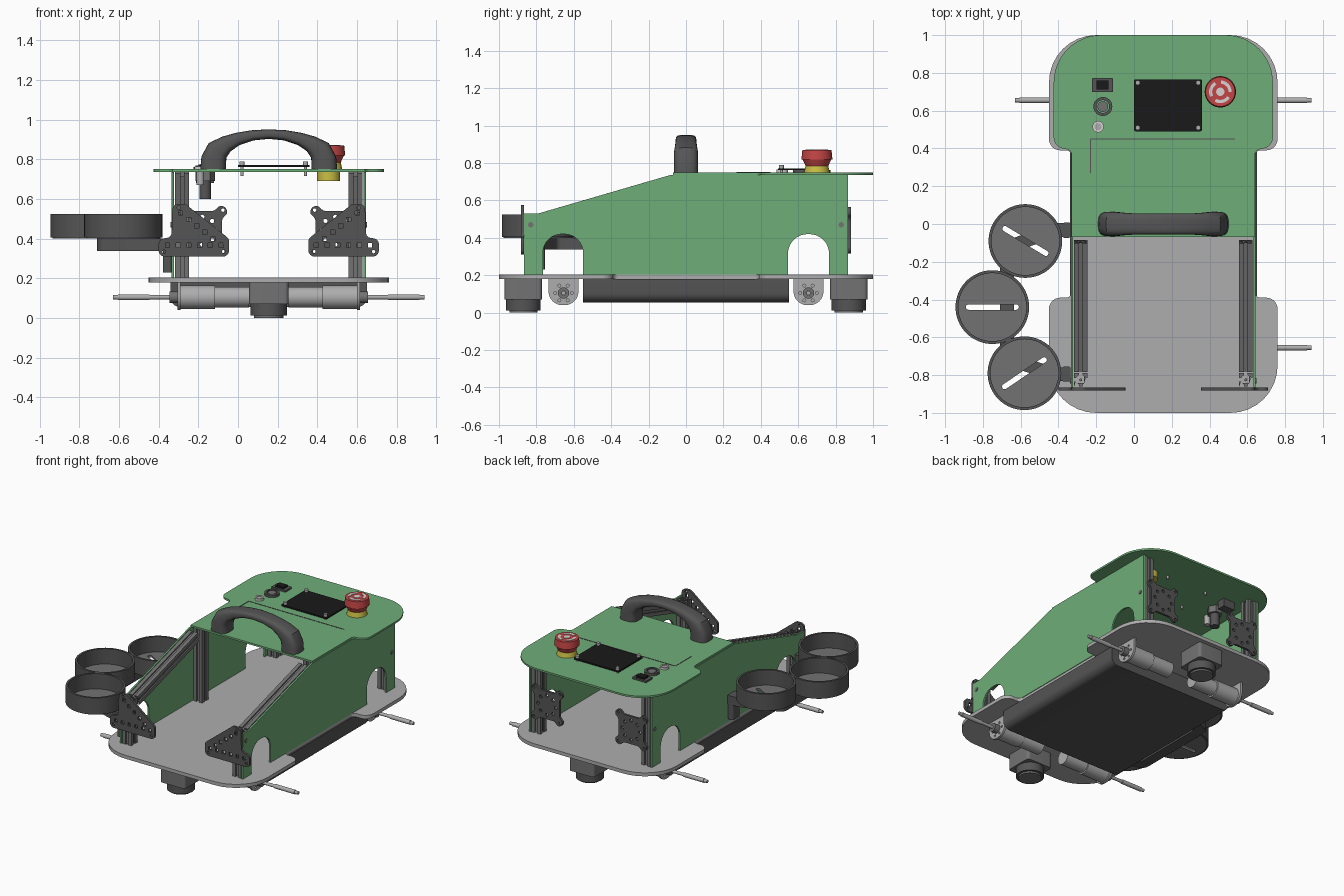
import bpy, bmesh, math
from mathutils import Vector, Matrix

if "Cube" in bpy.data.objects:
    bpy.data.objects.remove(bpy.data.objects["Cube"])

CX = 0.155  # centre line of the chassis
XY = ((1, 0, 0), (0, 1, 0), (0, 0, 1))
YZ = ((0, 1, 0), (0, 0, 1), (1, 0, 0))
XZ = ((1, 0, 0), (0, 0, 1), (0, 1, 0))
SIDES = ((-1, "left"), (1, "right"))
ENDS = ((-1, "front"), (1, "back"))
COLORS = dict(green=(0.16, 0.42, 0.19), dark=(0.09, 0.09, 0.09), mid=(0.17, 0.17, 0.17),
              black=(0.01, 0.01, 0.01), red=(0.55, 0.06, 0.06), yellow=(0.6, 0.52, 0.06),
              light=(0.42, 0.42, 0.42), pale=(0.7, 0.65, 0.65))
mats = {}


def finish(name, bm, color):
    bmesh.ops.remove_doubles(bm, verts=bm.verts[:], dist=1e-5)
    bmesh.ops.recalc_face_normals(bm, faces=bm.faces[:])
    me = bpy.data.meshes.new(name)
    bm.to_mesh(me)
    bm.free()
    if color not in mats:
        mats[color] = bpy.data.materials.new(color)
        mats[color].diffuse_color = (*COLORS[color], 1)
    me.materials.append(mats[color])
    ob = bpy.data.objects.new(name, me)
    bpy.context.collection.objects.link(ob)
    return ob


def prism(name, loops, w0, w1, axes=XY, loc=(0, 0, 0), color="dark", taper=1):
    """Extrude a 2D outline (later loops are holes) from w0 to w1 along axes[2]."""
    cu = bpy.data.curves.new("tmp", 'CURVE')
    cu.dimensions, cu.fill_mode, cu.extrude = '2D', 'BOTH', (w1 - w0) / 2
    for loop in loops:
        sp = cu.splines.new('POLY')
        sp.points.add(len(loop) - 1)
        for p, q in zip(sp.points, loop):
            p.co = (q[0], q[1], 0, 1)
        sp.use_cyclic_u = True
    tmp = bpy.data.objects.new("tmp", cu)
    bpy.context.collection.objects.link(tmp)
    me = bpy.data.meshes.new_from_object(tmp.evaluated_get(bpy.context.evaluated_depsgraph_get()))
    bm = bmesh.new()
    bm.from_mesh(me)
    u, v, w = (Vector(a) for a in axes)
    for vert in bm.verts:
        c = vert.co.copy()
        k = taper if c.z > 0 else 1
        vert.co = Vector(loc) + u * c.x * k + v * c.y * k + w * (c.z + (w0 + w1) / 2)
    bpy.data.objects.remove(tmp)
    bpy.data.curves.remove(cu)
    bpy.data.meshes.remove(me)
    return finish(name, bm, color)


def fillet(pts, n=8):
    """Round each (x, y, r) corner."""
    out = []
    for i, (x, y, r) in enumerate(pts):
        p = Vector((x, y))
        if r == 0:
            out.append(p)
            continue
        a = (Vector(pts[i - 1][:2]) - p).normalized()
        b = (Vector(pts[(i + 1) % len(pts)][:2]) - p).normalized()
        half = a.angle(b) / 2
        c = p + (a + b).normalized() * r / math.sin(half)
        t = r / math.tan(half)
        s, e = (p + a * t - c).normalized(), (p + b * t - c).normalized()
        out += [c + s.slerp(e, k / n) * r for k in range(n + 1)]
    return out


def circle(r, x=0, y=0, n=40):
    return [(x + r * math.cos(2 * math.pi * i / n), y + r * math.sin(2 * math.pi * i / n)) for i in range(n)]


def rect(hx, hy, r=0, x=0, y=0):
    return fillet([(x - hx, y - hy, r), (x + hx, y - hy, r), (x + hx, y + hy, r), (x - hx, y + hy, r)])


def spin4(pts):
    q = []
    for k in range(4):
        for x, y, r in pts:
            q.append((x, y, r))
        pts = [(y, -x, r) for x, y, r in pts]
    return q


# Base plate and top plate, both waisted
half = [(0.605, -1, .25), (0.605, -.39, .06), (.485, -.39, .03), (.485, .39, .03), (.605, .39, .06), (.605, 1, .25)]
prism("base_plate", [fillet(half + [(-x, y, r) for x, y, r in half[::-1]])], .18, .205, loc=(CX, 0, 0), color="light")
half = [(.485, -.07, 0), (.485, .39, .03), (.58, .41, .06), (.58, 1, .25)]
prism("top_plate", [fillet(half + [(-x, y, r) for x, y, r in half[::-1]], 12)], .737, .75, loc=(CX, 0, 0), color="green")
prism("seam_long", [rect(.383, .003)], .75, .752, loc=(.152, .45, 0))
prism("seam_short", [rect(.003, .09)], .75, .752, loc=(-.23, .36, 0))

# Side panels, slotted posts, sloped rails, corner brackets
panel = fillet([(-.865, .205, 0), (-.865, .53, 0), (-.79, .53, 0), (-.08, .737, 0), (.865, .737, 0), (.865, .205, 0),
                (.765, .205, 0), (.765, .42, .105), (.545, .42, .105), (.545, .205, 0),
                (-.55, .205, 0), (-.55, .42, .1), (-.765, .42, .1), (-.765, .205, 0)])
slot = [(p[0], p[1]) for p in spin4([(-.035, .035, 0), (-.009, .035, 0), (-.009, .026, 0), (-.018, .018, 0),
                                     (.018, .018, 0), (.009, .026, 0), (.009, .035, 0)])]
bore = circle(.008, n=12)
slope = Vector((0, .71, .207)).normalized()
rail_axes = ((1, 0, 0), (0, -slope.z, slope.y), slope)
square = fillet(spin4([(.06, .10, .03), (.085, .125, .02), (.125, .125, .03), (.125, .085, .02), (.10, .06, .03)]), 5)
ring = [circle(.011, .07 * math.cos(a * math.pi / 4), .07 * math.sin(a * math.pi / 4), 12) for a in range(8)]
ears = [circle(.009, i * .104, j * .104, 12) for i in (-1, 1) for j in (-1, 1)]
for s, side in SIDES:
    prism("side_panel_" + side, [panel], -.006, .006, YZ, (CX + s * .483, 0, 0), "green")
    x = CX + s * .437
    for y, top, where in ((-.825, .525, "front"), (-.02, .737, "middle"), (.825, .737, "back")):
        prism(f"{where}_post_{side}", [slot, bore], .205, top, loc=(x, y, 0), color="mid")
    prism("sloped_rail_" + side, [slot, bore], 0, .71, rail_axes, (x, -.775, .498), "mid")
    for y in (-.83, .83):
        prism("panel_screw_" + side, [circle(.014, n=16)], -.003, .003, YZ, (CX + s * .491, y, .47), "mid")
    tri = fillet([(.20, .31, .03), (.555, .31, .03), (.555, .40, .03), (.49, .405, .03), (.485, .575, .03),
                  (.42, .575, .03), (.20, .40, .03)], 6)
    holes = [rect(.011, .011, 0, .24 + .054 * i, .367) for i in range(6)]
    holes += [rect(.011, .011, 0, .24 + .041 * i, .367 + .0325 * i) for i in range(1, 6)]
    holes += [circle(.009, *c, n=12) for c in ((.227, .335), (.528, .335), (.453, .556))]
    prism("front_bracket_" + side, [[(s * p[0], p[1]) for p in l] for l in [tri] + holes], -.882, -.866, XZ, (CX, 0, 0))
    prism("back_bracket_" + side, [square] + ring + ears, .866, .882, XZ, (CX + s * .335, 0, .44))

# Battery box under the base
prism("battery_box", [fillet([(-.495, .18, 0), (-.495, .055, .05), (.495, .055, .05), (.495, .18, 0)])],
      -.55, .55, XZ, (CX, 0, 0))

# Casters, motors, mounts and axles at both ends
mount = fillet([(-.08, .08, 0), (-.08, -.065, .074), (.08, -.065, .074), (.08, .08, 0)])
mount_holes = [circle(.008, .045 * math.cos(a * math.pi / 3), .045 * math.sin(a * math.pi / 3), 12) for a in range(6)]
for e, end in ENDS:
    prism(end + "_caster_block", [rect(.1, .1, .02)], .07, .18, loc=(CX, e * .87, 0), color="mid")
    prism(end + "_caster_ball_housing", [circle(.092)], .012, .075, loc=(CX, e * .87, 0), color="dark")
    prism(end + "_caster_foot", [circle(.075)], 0, .013, loc=(CX, e * .87, 0), color="mid")
    for s, side in SIDES:
        def along(part, r, d0, d1, color):
            a, b = sorted((CX + s * d0, CX + s * d1))
            prism(f"{end}_{part}_{side}", [circle(r, n=32)], a, b, YZ, (0, e * .655, .105), color)
        along("motor", .052, .10, .27, "light")
        along("gearbox", .06, .272, .445, "light")
        along("hub", .03, .455, .5, "mid")
        along("axle", .011, .49, .785, "light")
        along("axle_sleeve", .015, .60, .76, "light")
        prism(f"{end}_motor_mount_{side}", [mount] + mount_holes, -.008, .008, YZ, (CX + s * .452, e * .655, .105), "light")

# Three cup holders joined by an arm on the left
for i, (x, y, ang) in enumerate(((-.575, -.09, -31), (-.75, -.44, 0), (-.58, -.79, 34)), 1):
    prism(f"cup_wall_{i}", [circle(.195, n=64), circle(.18, n=64)], .405, .525, loc=(x, y, 0))
    a = math.radians(ang)
    axes = ((math.cos(a), math.sin(a), 0), (-math.sin(a), math.cos(a), 0), (0, 0, 1))
    prism(f"cup_floor_{i}", [circle(.185, n=64), rect(.14, .014, .0135)], .40, .415, axes, (x, y, 0), "mid")
arm = [(-.335, -.07, 0), (-.335, .005, 0), (-.42, .005, .03), (-.71, -.1, .05), (-.71, -.74, .05),
       (-.42, -.83, .03), (-.335, -.83, 0), (-.335, -.76, 0), (-.42, -.76, .03), (-.635, -.69, .03),
       (-.635, -.15, .03), (-.42, -.07, .03)]
prism("cup_arm", [fillet(arm)], .337, .4)
for y in (-.033, -.795):
    prism("cup_arm_mount", [rect(.022, .04, .01)], .23, .4, loc=(-.357, y, 0))

# Carry handle: rounded sections swept along an arch
stations = [(.28, .75, .065, .065), (.277, .80, .064, .065), (.258, .845, .058, .065), (.212, .878, .042, .06),
            (.155, .903, .032, .056), (.08, .921, .026, .055), (0, .927, .024, .055)]
path = [(-d, z, t, w) for d, z, t, w in stations] + stations[-2::-1]
bm = bmesh.new()
rings = []
for i, (x, z, t, w) in enumerate(path):
    p, q = path[max(i - 1, 0)], path[min(i + 1, len(path) - 1)]
    tan = Vector((q[0] - p[0], 0, q[1] - p[1])).normalized()
    if i in (0, len(path) - 1):
        tan = Vector((0, 0, 1 if i == 0 else -1))
    nor = Vector((-tan.z, 0, tan.x))
    sec = []
    for k in range(28):
        c, sn = math.cos(2 * math.pi * k / 28), math.sin(2 * math.pi * k / 28)
        f = lambda h: math.copysign(abs(h) ** .65, h)
        sec.append(bm.verts.new(Vector((CX + x, 0, z)) + nor * t * f(c) + Vector((0, w * f(sn), 0))))
    rings.append(sec)
for a, b in zip(rings, rings[1:]):
    for k in range(28):
        bm.faces.new((a[k], a[(k + 1) % 28], b[(k + 1) % 28], b[k]))
bm.faces.new(rings[0])
bm.faces.new(rings[-1])
finish("carry_handle", bm, "dark")

# Emergency stop
stop = (.457, .70, 0)
prism("stop_base", [circle(.058)], .69, .755, loc=stop, color="yellow")
prism("stop_collar", [circle(.068)], .75, .785, loc=stop, color="yellow", taper=.9)
prism("stop_neck", [circle(.06)], .783, .822, loc=stop, color="red", taper=1.3)
prism("stop_cap", [circle(.083)], .82, .87, loc=stop, color="red", taper=.94)
prism("stop_cap_dot", [circle(.022)], .87, .873, loc=stop, color="pale")
for k in range(3):
    arc = [(r * math.cos(a), r * math.sin(a)) for r, rng in ((.06, range(9)), (.043, range(8, -1, -1)))
           for a in (2.094 * k + .19 * j for j in rng)]
    prism("stop_cap_arc", [arc], .87, .873, loc=stop, color="pale")

# Screen on stand-offs
prism("screen", [rect(.18, .137, .008)], .762, .772, loc=(.18, .628, 0), color="black")
for x in (.02, .34):
    for y in (.51, .748):
        prism("screen_standoff", [circle(.008, n=16)], .715, .775, loc=(x, y, 0), color="light")
        prism("screen_screw", [circle(.013, n=16)], .772, .79, loc=(x, y, 0), color="light")

# Switch, socket and push button
prism("switch_frame", [rect(.056, .037, .005)], .75, .762, loc=(-.167, .735, 0))
prism("switch_rocker", [rect(.032, .024)], .76, .775, loc=(-.167, .735, 0), color="black")
prism("switch_body", [rect(.045, .03)], .68, .74, loc=(-.167, .735, 0))
prism("socket_flange", [circle(.05), circle(.034)], .75, .768, loc=(-.165, .622, 0))
prism("socket_core", [circle(.028)], .67, .765, loc=(-.165, .622, 0), color="mid")
prism("socket_nut", [circle(.05, n=6)], .69, .737, loc=(-.165, .622, 0), color="mid")
prism("socket_tail", [circle(.03)], .60, .69, loc=(-.165, .622, 0))
prism("button_ring", [circle(.03), circle(.019)], .75, .765, loc=(-.19, .515, 0), color="pale")
prism("button_core", [circle(.019)], .67, .76, loc=(-.19, .515, 0), color="light")

# Smooth shading with sharp edges kept
bpy.ops.object.select_all(action='SELECT')
bpy.context.view_layer.objects.active = bpy.data.objects["base_plate"]
bpy.ops.object.shade_smooth_by_angle(angle=math.radians(32))

for m in bpy.data.materials:
    if m.users and not m.is_grease_pencil:
        m.use_nodes = True
        m.node_tree.nodes["Principled BSDF"].inputs["Base Color"].default_value = m.diffuse_color
